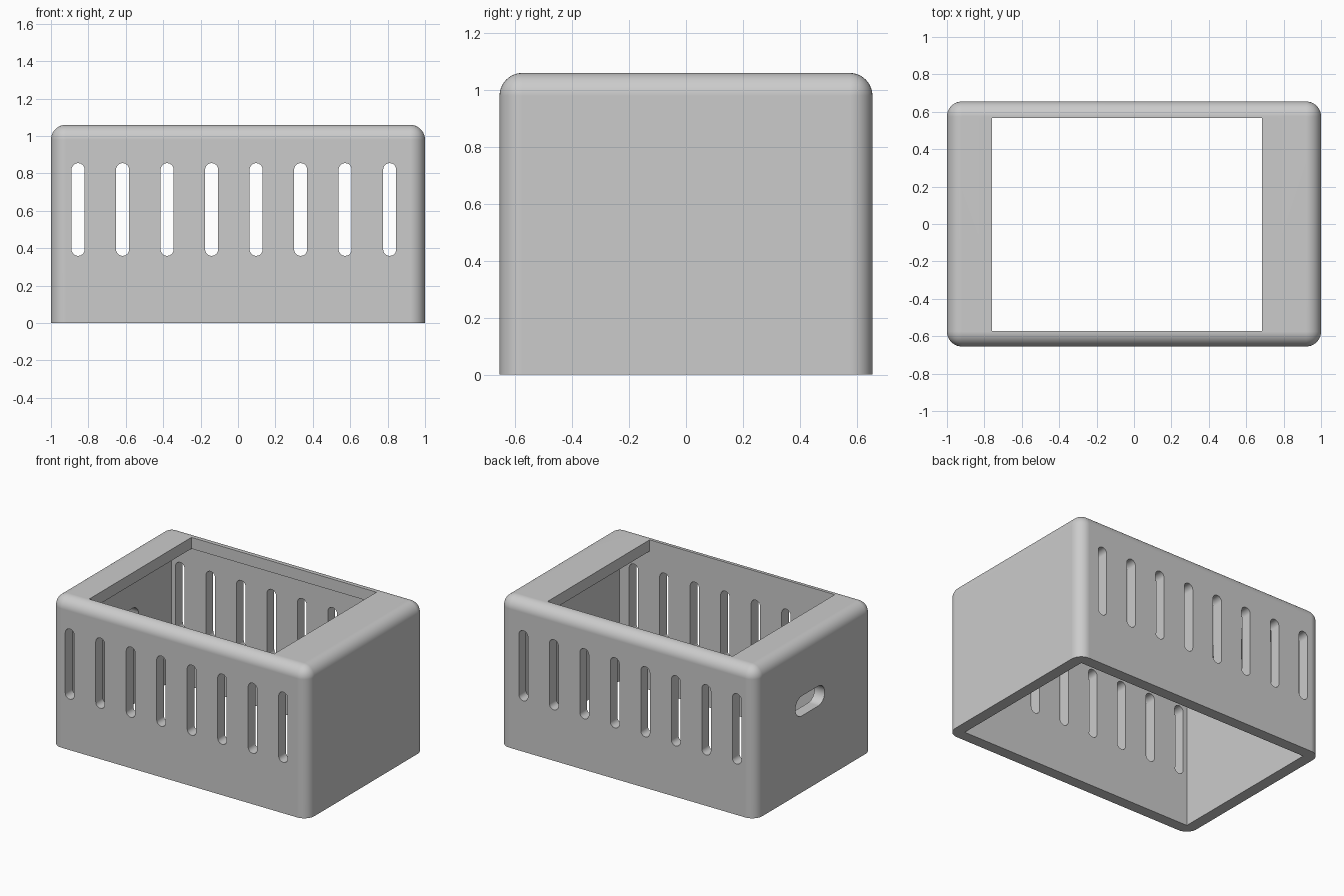
import bpy, bmesh
from math import pi, cos, sin
from mathutils import Vector

if "Cube" in bpy.data.objects:
    bpy.data.objects.remove(bpy.data.objects["Cube"])

LENGTH, DEPTH, HEIGHT = 2.0, 1.31, 1.06
WALL = 0.08

grey = bpy.data.materials.new("light_grey")
grey.use_nodes = True
grey.diffuse_color = (0.6, 0.6, 0.6, 1)
grey.node_tree.nodes["Principled BSDF"].inputs["Base Color"].default_value = (0.6, 0.6, 0.6, 1)


def to_object(name, bm):
    bmesh.ops.recalc_face_normals(bm, faces=bm.faces)
    mesh = bpy.data.meshes.new(name)
    bm.to_mesh(mesh)
    bm.free()
    mesh.materials.append(grey)
    obj = bpy.data.objects.new(name, mesh)
    bpy.context.collection.objects.link(obj)
    return obj


def add_box(bm, low, high):
    low, high = Vector(low), Vector(high)
    verts = bmesh.ops.create_cube(bm, size=1)["verts"]
    for v in verts:
        v.co = (low + high) / 2 + v.co * (high - low)


def add_slot(bm, start, along, across, sweep, half, radius, steps=12):
    """Round-ended prism: profile around start, extruded along sweep."""
    verts = []
    for side in (1, -1):
        for i in range(steps + 1):
            a = pi * i / steps
            p = along * side * (half - radius + radius * sin(a)) + across * side * radius * cos(a)
            verts.append(bm.verts.new(start + p))
    face = bm.faces.new(verts)
    moved = bmesh.ops.extrude_face_region(bm, geom=[face], use_keep_orig=True)["geom"]
    bmesh.ops.translate(bm, vec=sweep, verts=[g for g in moved if isinstance(g, bmesh.types.BMVert)])


def cut(target, cutter):
    cutter.hide_render = True
    mod = target.modifiers.new(cutter.name, 'BOOLEAN')
    mod.operation, mod.solver, mod.object = 'DIFFERENCE', 'EXACT', cutter
    bpy.context.view_layer.objects.active = target
    bpy.ops.object.modifier_apply(modifier=mod.name)
    bpy.data.objects.remove(cutter)


X, Y, Z = Vector((1, 0, 0)), Vector((0, 1, 0)), Vector((0, 0, 1))

# Outer body, rounded everywhere except around the open base
bm = bmesh.new()
add_box(bm, (-LENGTH / 2, -DEPTH / 2, 0), (LENGTH / 2, DEPTH / 2, HEIGHT))
edges = [e for e in bm.edges if max(v.co.z for v in e.verts) > 0.5]
bmesh.ops.bevel(bm, geom=edges, offset=WALL, segments=10, profile=0.5, affect='EDGES')
body = to_object("vented_cover", bm)

# Hollow interior, open at the bottom
bm = bmesh.new()
add_box(bm, (-LENGTH / 2 + WALL, -DEPTH / 2 + WALL, -0.2),
        (LENGTH / 2 - WALL, DEPTH / 2 - WALL, HEIGHT - WALL))
cut(body, to_object("cavity_cutter", bm))

# Rectangular top opening, set slightly off centre
bm = bmesh.new()
add_box(bm, (-0.76, -0.573, 0.8), (0.685, 0.566, 1.3))
cut(body, to_object("top_opening_cutter", bm))

# Eight vertical vents through front and back walls
bm = bmesh.new()
for i in range(8):
    add_slot(bm, Vector((-0.855 + 0.238 * i, -1, 0.607)), Z, X, Y * 2, 0.248, 0.035)
cut(body, to_object("vent_cutter", bm))

# Cable slot through one end wall
bm = bmesh.new()
add_slot(bm, Vector((-1.2, 0.045, 0.61)), Y, Z, X * 0.5, 0.163, 0.07)
cut(body, to_object("end_slot_cutter", bm))

# Smooth fillets, crisp edges
bpy.ops.object.select_all(action='DESELECT')
body.select_set(True)
bpy.context.view_layer.objects.active = body
bpy.ops.object.shade_smooth_by_angle(angle=pi / 6)
normals = body.modifiers.new("weighted_normals", 'WEIGHTED_NORMAL')
normals.keep_sharp = True
